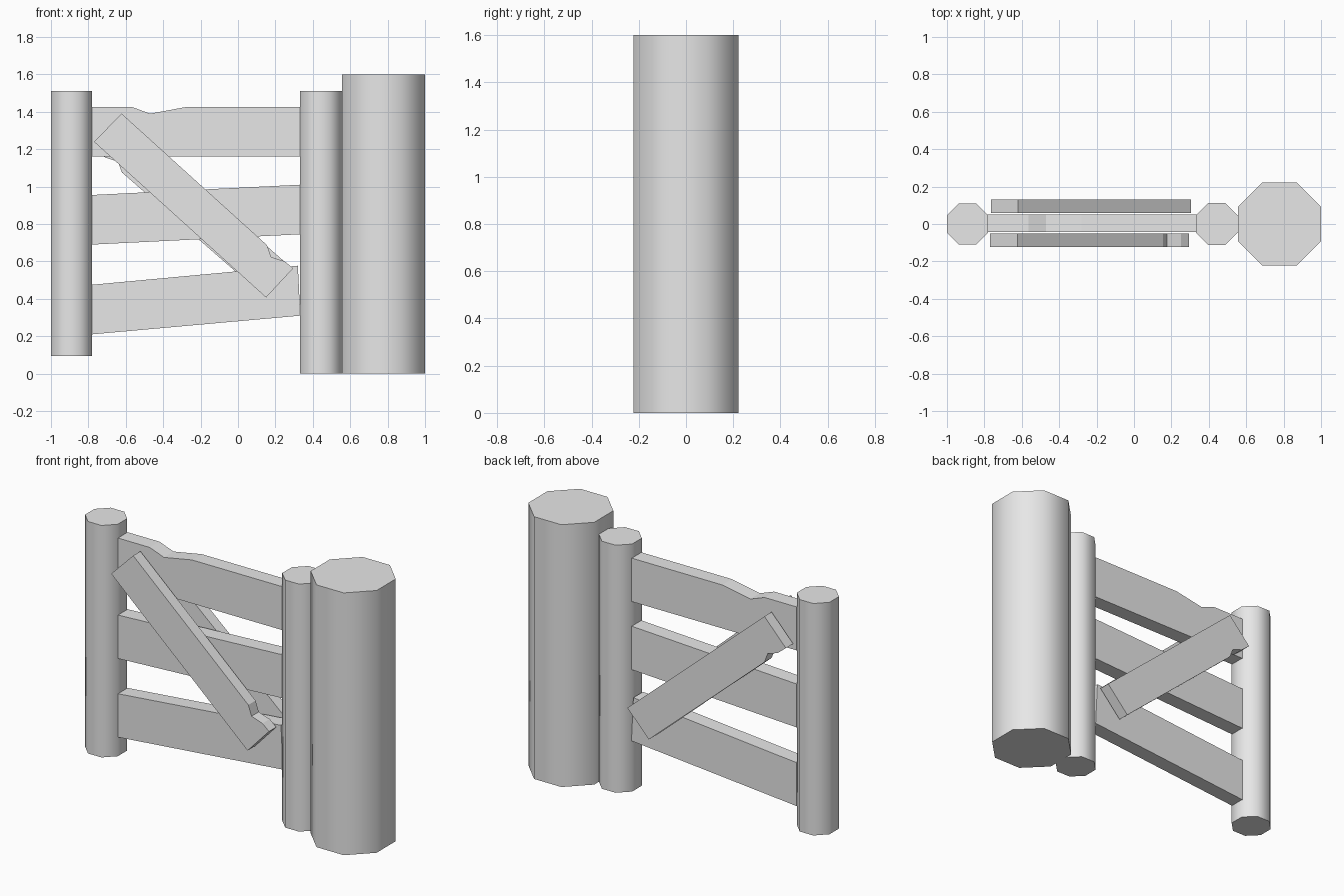
import bpy, bmesh, math

if "Cube" in bpy.data.objects:
    bpy.data.objects.remove(bpy.data.objects["Cube"])

wood = bpy.data.materials.new("plain_grey")
wood.diffuse_color = (0.8, 0.8, 0.8, 1)
wood.use_nodes = True
wood.node_tree.nodes["Principled BSDF"].inputs["Base Color"].default_value = wood.diffuse_color


def finish(name, bm):
    bmesh.ops.recalc_face_normals(bm, faces=bm.faces)
    mesh = bpy.data.meshes.new(name)
    bm.to_mesh(mesh)
    bm.free()
    mesh.materials.append(wood)
    ob = bpy.data.objects.new(name, mesh)
    bpy.context.collection.objects.link(ob)
    return ob


def post(name, x, apothem, z0, z1):
    """Eight-sided post with smooth sides and flat caps."""
    bm = bmesh.new()
    r = apothem / math.cos(math.pi / 8)
    ring = [bm.verts.new((x + r * math.cos(math.pi * (i + 0.5) / 4),
                          r * math.sin(math.pi * (i + 0.5) / 4), z0)) for i in range(8)]
    cap = bm.faces.new(ring)
    res = bmesh.ops.extrude_face_region(bm, geom=[cap])
    bmesh.ops.translate(bm, vec=(0, 0, z1 - z0),
                        verts=[g for g in res["geom"] if isinstance(g, bmesh.types.BMVert)])
    bm.normal_update()
    for f in bm.faces:
        f.smooth = len(f.verts) == 4
    return finish(name, bm)


def board(name, outline, y0, y1):
    """Flat board: an x-z outline given thickness along y."""
    bm = bmesh.new()
    face = bm.faces.new([bm.verts.new((x, y0, z)) for x, z in outline])
    res = bmesh.ops.extrude_face_region(bm, geom=[face])
    bmesh.ops.translate(bm, vec=(0, y1 - y0, 0),
                        verts=[g for g in res["geom"] if isinstance(g, bmesh.types.BMVert)])
    return finish(name, bm)


# Posts
post("hinge_post", 0.7775, 0.2225, 0, 1.6)
post("gate_post_right", 0.443, 0.112, 0, 1.51)
post("gate_post_left", -0.89, 0.11, 0.095, 1.51)

# Horizontal rails, the top one with a worn notch
L, R = -0.782, 0.333
board("top_rail", [(L, 1.16), (R, 1.16), (R, 1.425), (-0.28, 1.425),
                   (-0.47, 1.39), (-0.565, 1.425), (L, 1.425)], -0.043, 0.05)
board("middle_rail", [(L, 0.69), (R, 0.745), (R, 1.01), (L, 0.955)], -0.043, 0.05)
board("bottom_rail", [(L, 0.21), (R, 0.31), (0.32, 0.577), (L, 0.475)], -0.043, 0.05)

# Diagonal braces, each with one chipped corner
board("front_brace", [(-0.77, 1.24), (0.15, 0.407), (0.295, 0.563), (0.25, 0.60),
                      (0.177, 0.624), (0.155, 0.687), (-0.622, 1.39)], -0.122, -0.052)
board("back_brace", [(-0.765, 1.20), (-0.71, 1.155), (-0.643, 1.134), (-0.62, 1.075),
                     (0.16, 0.395), (0.305, 0.55), (-0.62, 1.355)], 0.06, 0.13)
